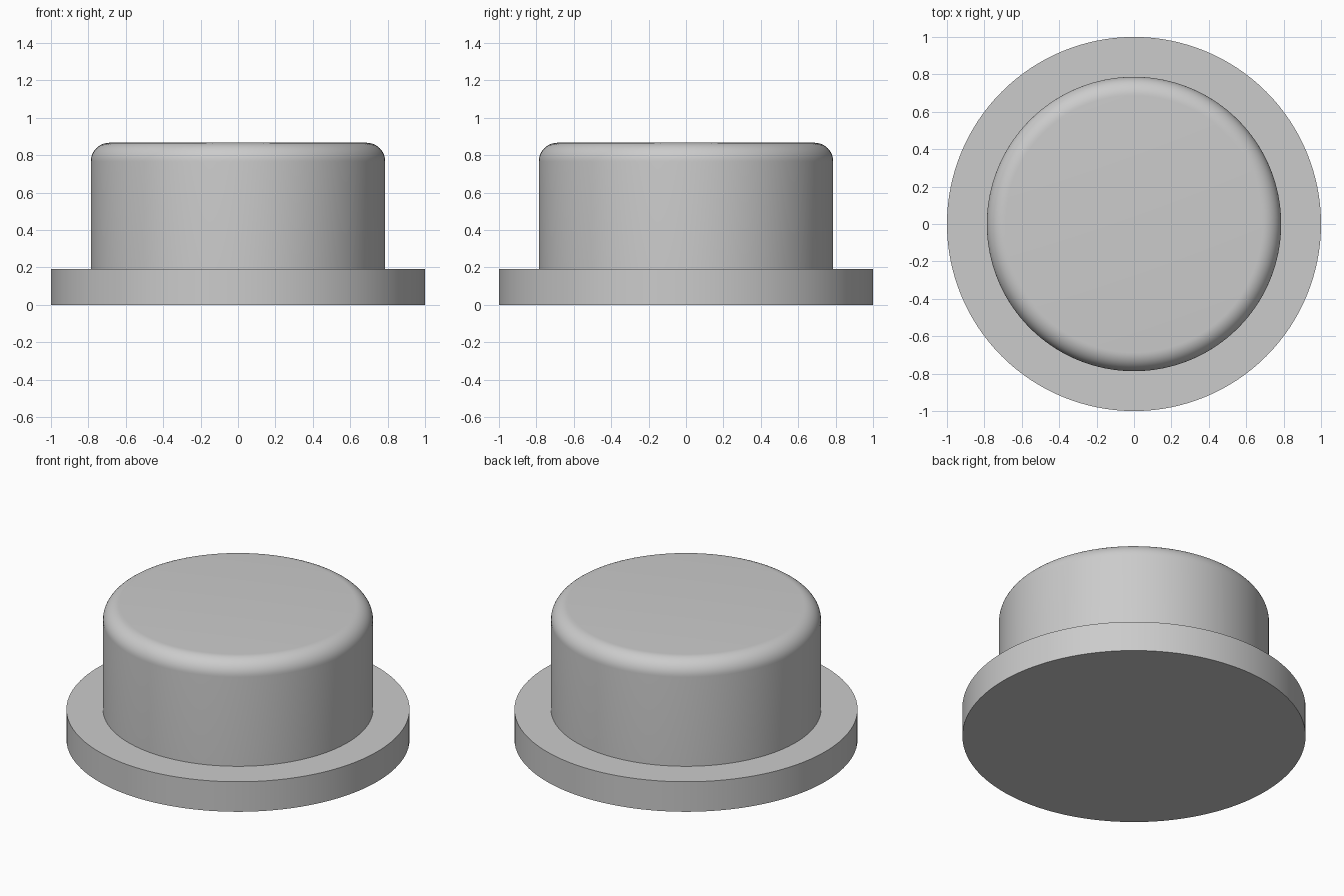
import bpy
import bmesh
import math

cube = bpy.data.objects.get("Cube")
if cube:
    bpy.data.objects.remove(cube, do_unlink=True)

SIDES = 128
FLANGE_RADIUS, FLANGE_HEIGHT = 1.0, 0.193
CAP_RADIUS, TOTAL_HEIGHT, FILLET = 0.787, 0.867, 0.1

# One plain grey for the whole part
grey = bpy.data.materials.new("light grey")
grey.use_nodes = True
colour = (0.6, 0.6, 0.6, 1)
grey.diffuse_color = colour
grey.node_tree.nodes["Principled BSDF"].inputs["Base Color"].default_value = colour


def lathe(name, profile):
    """Closed solid of revolution from (radius, height) points, bottom to top."""
    bm = bmesh.new()
    rings = []
    for radius, z in profile:
        angles = [math.tau * i / SIDES for i in range(SIDES)]
        rings.append([bm.verts.new((radius * math.cos(a), radius * math.sin(a), z))
                      for a in angles])
    for low, high in zip(rings, rings[1:]):
        for i in range(SIDES):
            j = (i + 1) % SIDES
            bm.faces.new((low[i], low[j], high[j], high[i]))
    bm.faces.new(rings[0][::-1])
    bm.faces.new(rings[-1])
    mesh = bpy.data.meshes.new(name)
    bm.to_mesh(mesh)
    bm.free()
    mesh.materials.append(grey)
    obj = bpy.data.objects.new(name, mesh)
    bpy.context.collection.objects.link(obj)
    bpy.ops.object.select_all(action="DESELECT")
    obj.select_set(True)
    bpy.context.view_layer.objects.active = obj
    bpy.ops.object.shade_smooth_by_angle(angle=math.radians(30))
    return obj


# Flange disc, step and round cap with a filleted top edge
profile = [(FLANGE_RADIUS, 0), (FLANGE_RADIUS, FLANGE_HEIGHT), (CAP_RADIUS, FLANGE_HEIGHT)]
STEPS = 12
for k in range(STEPS + 1):
    a = math.pi / 2 * k / STEPS
    profile.append((CAP_RADIUS - FILLET + FILLET * math.cos(a),
                    TOTAL_HEIGHT - FILLET + FILLET * math.sin(a)))
lathe("flanged_cap", profile)
